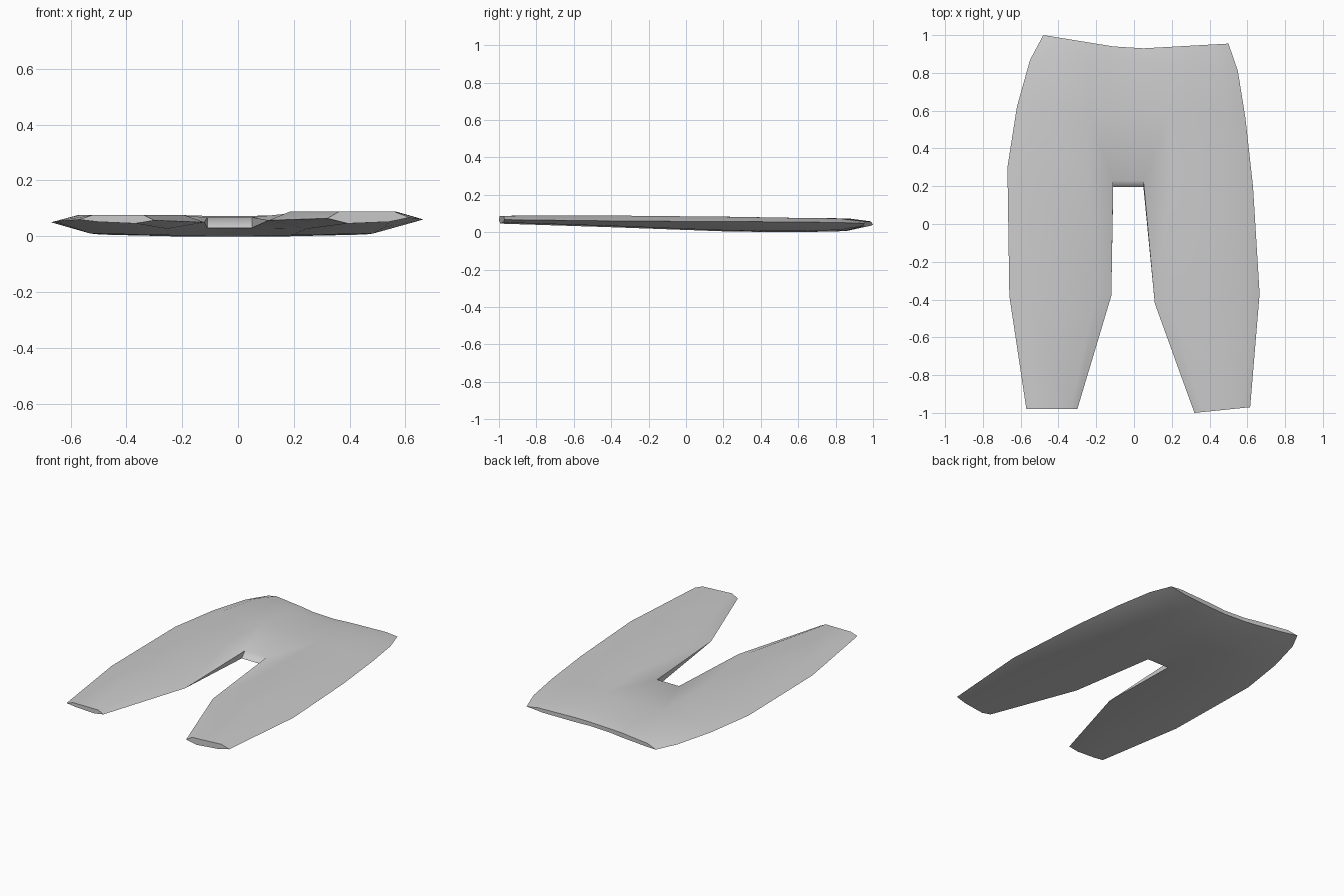
import bpy
import bmesh
from mathutils import Vector

cube = bpy.data.objects.get("Cube")
if cube:
    bpy.data.objects.remove(cube, do_unlink=True)

cloth = bpy.data.materials.new("pale_grey_cloth")
cloth.use_nodes = True
grey = (0.6, 0.6, 0.6, 1)
cloth.diffuse_color = grey
bsdf = next(n for n in cloth.node_tree.nodes if n.type == "BSDF_PRINCIPLED")
bsdf.inputs["Base Color"].default_value = grey
bsdf.inputs["Roughness"].default_value = 0.8

# Outline of each half, waist to hem: outer seam (x, y), inner edge (x, y)
RIGHT = [((-.48, 1), (-.11, .94)), ((-.55, .87), (-.11, .85)),
         ((-.62, .62), (-.11, .58)), ((-.67, .3), (-.11, .23)),
         ((-.66, -.38), (-.12, -.38)), ((-.57, -.98), (-.3, -.98))]
LEFT = [((.5, .955), (.05, .93)), ((.55, .81), (.05, .85)),
        ((.59, .56), (.05, .58)), ((.63, .2), (.05, .23)),
        ((.665, -.37), (.11, -.42)), ((.615, -.97), (.32, -1))]

# Heights for each row: outer seam, upper cloth, lower cloth
HEIGHTS = [(.04, .058, .028), (.045, .074, .006), (.048, .077, 0),
           (.05, .077, .004), (.053, .077, .027), (.06, .076, .046)]
CROTCH = 3


def half_section(bm, row, outline, lift):
    """Ring of seven points: outer seam, over the top, inner edge, back under."""
    outer, inner = (Vector(p) for p in outline[row])
    seam, top, bottom = HEIGHTS[row]
    if row > CROTCH:
        seam, top = seam + lift * .6, top + lift
        in_top = in_bottom = seam - .003
    else:
        seam, in_top, in_bottom = seam + lift * .6, top - .004, bottom
        if row == CROTCH:
            in_top, in_bottom = .068, .03
            top += lift * .5
    leg = row > CROTCH
    spots = [(0, seam), (.18, top), (.86 if leg else .75, top), (1, in_top),
             (1, in_bottom), (.75, bottom), (.25, bottom + .006)]
    ring = []
    for t, z in spots:
        p = outer.lerp(inner, t)
        ring.append(bm.verts.new((p.x, p.y, z)))
    if row == CROTCH:
        ring[4].co.y -= .035       # lower lip of the crotch reaches forward
    return ring


bm = bmesh.new()
halves = []
for outline, lift in ((RIGHT, 0), (LEFT, .012)):
    rings = [half_section(bm, i, outline, lift) for i in range(len(outline))]
    halves.append(rings)
    for i, (a, b) in enumerate(zip(rings, rings[1:])):
        for k in range(7):
            n = (k + 1) % 7
            if k == 3 and i < CROTCH:
                continue           # hips stay open between the halves
            bm.faces.new((a[k], a[n], b[n], b[k]))
    bm.faces.new(rings[-1])        # hem
    bm.faces.new(rings[0])         # half of the waist

# Hip panel joining both halves, above and below
right, left = halves
for i in range(CROTCH):
    for k in (3, 4):
        bm.faces.new((right[i][k], left[i][k], left[i + 1][k], right[i + 1][k]))
# Crotch strip and middle of the waist
for i in (0, CROTCH):
    bm.faces.new((right[i][3], left[i][3], left[i][4], right[i][4]))

bmesh.ops.remove_doubles(bm, verts=bm.verts, dist=.0005)
bmesh.ops.recalc_face_normals(bm, faces=bm.faces)
mesh = bpy.data.meshes.new("trousers")
bm.to_mesh(mesh)
bm.free()
mesh.materials.append(cloth)
trousers = bpy.data.objects.new("trousers", mesh)
bpy.context.collection.objects.link(trousers)

# Soft cloth shading with crisp hems
bpy.ops.object.select_all(action="DESELECT")
trousers.select_set(True)
bpy.context.view_layer.objects.active = trousers
bpy.ops.object.shade_smooth_by_angle(angle=1.0)
